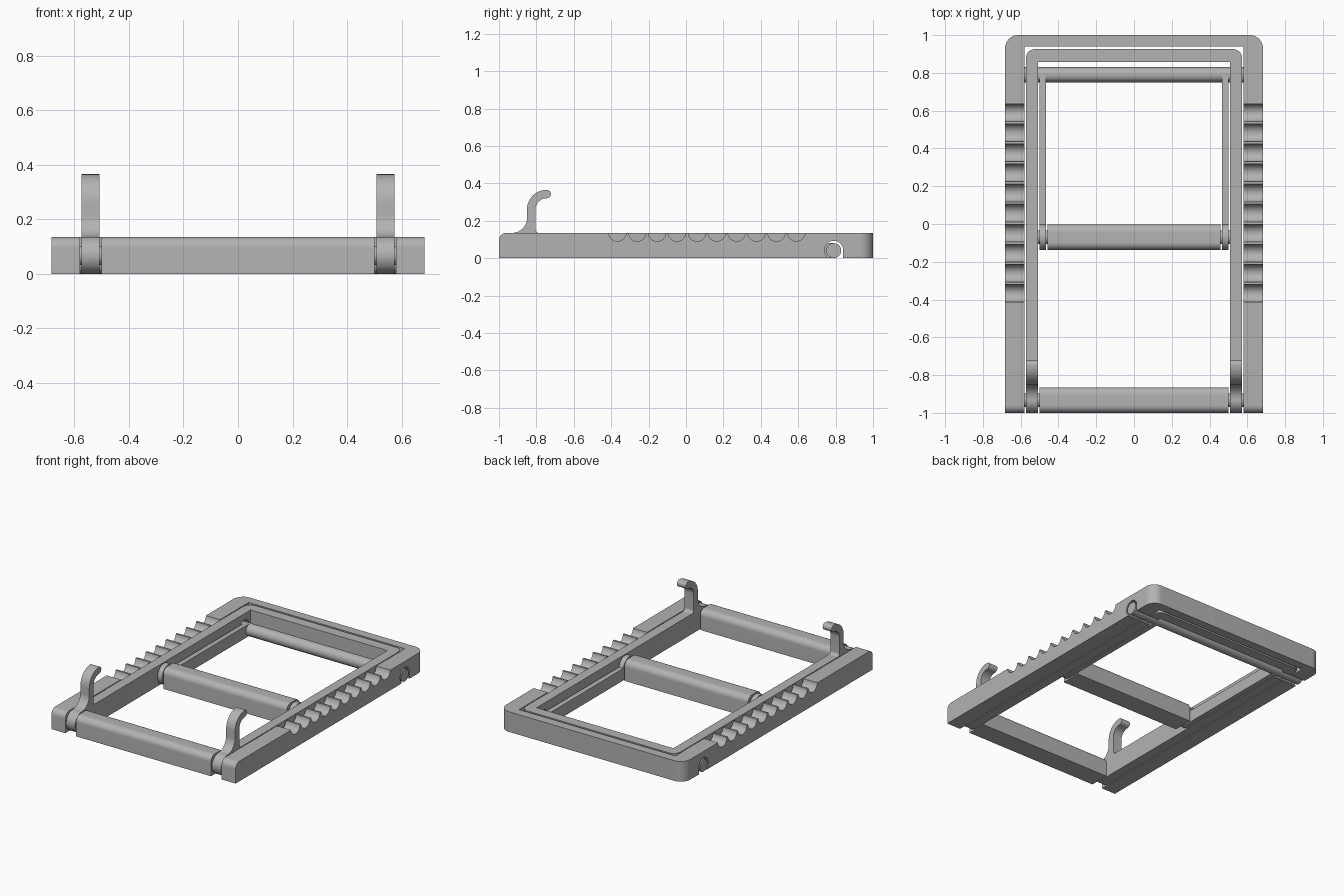
import bpy, bmesh
from math import sin, cos, radians

cube = bpy.data.objects.get("Cube")
if cube:
    bpy.data.objects.remove(cube)

grey = bpy.data.materials.new("matte_grey")
grey.use_nodes = True
GREY = (0.45, 0.45, 0.45, 1)
grey.diffuse_color = GREY
grey.node_tree.nodes["Principled BSDF"].inputs["Base Color"].default_value = GREY

H = 0.135                  # frame height
R = H / 2                  # hinge knuckle radius
RAIL_OUT, RAIL_IN = 0.683, 0.579
ARM_OUT, ARM_IN = 0.573, 0.507
HINGE_Y, MID_Y = -1 + R, -0.07
ROD_Y, ROD_R = 0.79, 0.04


def arc(cx, cy, r, start, end, n=12):
    angles = [radians(start + (end - start) * i / n) for i in range(n + 1)]
    return [(cx + r * cos(a), cy + r * sin(a)) for a in angles]


def add_prism(bm, pts, axis, lo, hi):
    """Extrude a 2D outline: axis x takes (y, z) points, axis z takes (x, y)."""
    place = (lambda p, d: (d, *p)) if axis == "x" else (lambda p, d: (*p, d))
    face = bm.faces.new([bm.verts.new(place(p, lo)) for p in pts])
    move = (hi - lo, 0, 0) if axis == "x" else (0, 0, hi - lo)
    ext = bmesh.ops.extrude_face_region(bm, geom=[face], use_keep_orig=True)
    verts = [v for v in ext["geom"] if isinstance(v, bmesh.types.BMVert)]
    bmesh.ops.translate(bm, verts=verts, vec=move)


def finish(name, bm):
    bmesh.ops.recalc_face_normals(bm, faces=bm.faces)
    mesh = bpy.data.meshes.new(name)
    bm.to_mesh(mesh)
    bm.free()
    obj = bpy.data.objects.new(name, mesh)
    bpy.context.collection.objects.link(obj)
    mesh.materials.append(grey)
    return obj


def smooth(obj):
    bpy.ops.object.select_all(action="DESELECT")
    obj.select_set(True)
    bpy.context.view_layer.objects.active = obj
    bpy.ops.object.shade_smooth_by_angle(angle=radians(30))


def part(name, pts, *spans):
    bm = bmesh.new()
    for lo, hi in spans:
        add_prism(bm, pts, "x", lo, hi)
    obj = finish(name, bm)
    smooth(obj)
    return obj


def cut(obj, cutter):
    mod = obj.modifiers.new("cut", "BOOLEAN")
    mod.operation, mod.solver, mod.object = "DIFFERENCE", "EXACT", cutter
    bpy.context.view_layer.objects.active = obj
    bpy.ops.object.modifier_apply(modifier=mod.name)
    bpy.data.objects.remove(cutter)


def u_outline(out, inner, front, back, back_in, r):
    return ([(out, front)] + arc(out - r, back - r, r, 0, 90)
            + arc(r - out, back - r, r, 90, 180)
            + [(-out, front), (-inner, front), (-inner, back_in),
               (inner, back_in), (inner, front)])


# Clip slot for the prop rod, open underneath
slot = arc(ROD_Y, 0.043, 0.05, 0, 225, 24) + [(0.755, -0.05), (0.84, -0.05)]

# Base frame: U shape with rounded front tips
bm = bmesh.new()
add_prism(bm, u_outline(RAIL_OUT, RAIL_IN, -1, 1, 0.94, 0.07), "z", 0, H)
tips = [e for e in bm.edges
        if all(v.co.y < -0.99 and v.co.z > H - 0.01 for v in e.verts)]
bmesh.ops.bevel(bm, geom=tips, offset=0.04, segments=8, profile=0.5,
                affect="EDGES")
base = finish("base_frame", bm)

# Scalloped angle stops along both base rails, and the slots
bm = bmesh.new()
for i in range(10):
    add_prism(bm, arc(-0.367 + i * 0.1063, H + 0.002, 0.047, 0, 345, 23), "x", -1, 1)
add_prism(bm, slot, "x", -1, 1)
cut(base, finish("base_cutter", bm))
smooth(base)

# Tilting frame that carries the load
bm = bmesh.new()
add_prism(bm, u_outline(ARM_OUT, ARM_IN, -0.785, 0.926, 0.857, 0.05), "z", 0, H)
tilt = finish("tilting_frame", bm)
bm = bmesh.new()
add_prism(bm, slot, "x", -1, 1)
cut(tilt, finish("tilt_cutter", bm))
smooth(tilt)

# Hooked front ends of the tilting frame, with round hinge knuckles
hook = (arc(HINGE_Y, R, R, 270, 90, 24)
        + arc(-0.93, 0.215, 0.08, -90, 0)
        + arc(-0.745, 0.26, 0.105, 180, 90)
        + arc(-0.745, 0.3425, 0.0225, 80, -80)
        + arc(-0.745, 0.26, 0.06, 90, 180)
        + arc(-0.785, 0.155, 0.02, 180, 270)
        + [(-0.785, 0)])
part("front_hooks", hook, (ARM_IN, ARM_OUT), (-ARM_OUT, -ARM_IN))

# Cross bars with rounded top edges, and their hinge pins
for name, y, half, pin in (("front_bar", HINGE_Y, 0.5, 0.6),
                           ("middle_bar", MID_Y, 0.457, 0.53)):
    bar = ([(y - R, 0), (y + R, 0)] + arc(y + R - 0.04, H - 0.04, 0.04, 0, 90)
           + arc(y - R + 0.04, H - 0.04, 0.04, 90, 180))
    part(name, bar, (-half, half))
    part(name + "_pin", arc(y, R, 0.035, 0, 345, 23), (-pin, pin))

# Prop: two arms swinging on the middle bar, joined by a rod
arm = (arc(MID_Y, R, R, 270, 11, 24)
       + arc(ROD_Y, ROD_R, ROD_R, 90, -90))
part("prop_arms", arm, (0.4665, 0.5), (-0.5, -0.4665))
part("prop_rod", arc(ROD_Y, ROD_R, ROD_R, 0, 348, 29), (-RAIL_OUT, RAIL_OUT))
